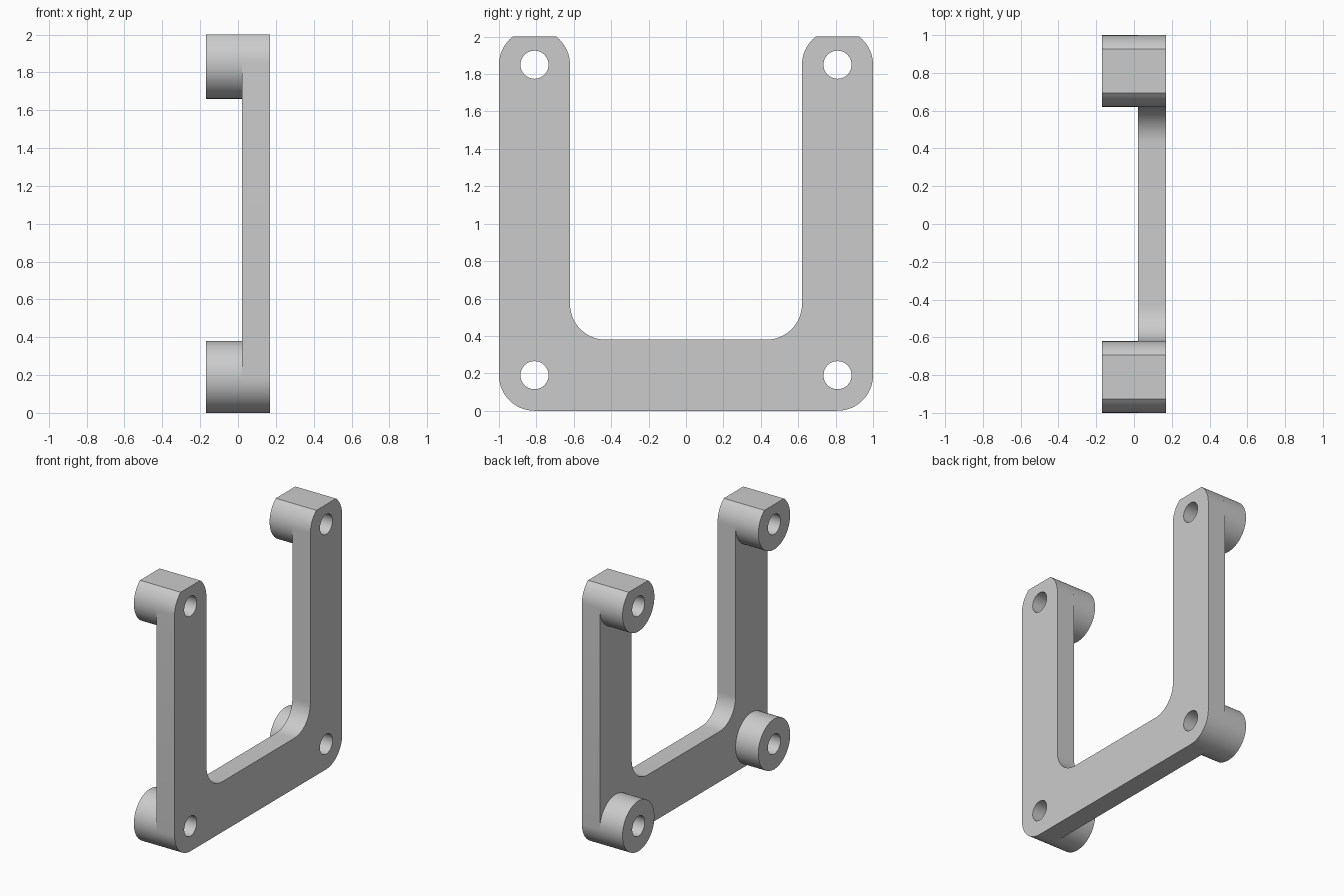
import bpy, bmesh
from math import radians, degrees, asin, sin, cos

if "Cube" in bpy.data.objects:
    bpy.data.objects.remove(bpy.data.objects["Cube"], do_unlink=True)

R, HOLE = 0.19, 0.075             # corner / boss radius, bolt hole radius
CY, LOW, HIGH = 0.81, 0.19, 1.85  # bolt centres
BACK, MID, FACE = -0.17, 0.02, 0.17
FLAT = degrees(asin((2 - HIGH) / R))  # angle where the flat top trims the arc

grey = bpy.data.materials.new("plain grey")
grey.use_nodes = True
colour = (0.6, 0.6, 0.6, 1)
grey.diffuse_color = colour
grey.node_tree.nodes["Principled BSDF"].inputs["Base Color"].default_value = colour


def arc(cy, cz, start, end, r=R):
    n = max(2, round(abs(end - start) / 6))
    angles = [radians(start + (end - start) * i / n) for i in range(n + 1)]
    return [(cy + r * cos(a), cz + r * sin(a)) for a in angles]


def hole(cy, cz):
    return arc(cy, cz, 0, 360, HOLE)[:-1]


def extrude_profile(name, loops, x0, x1):
    """Fill an outline with holes in the YZ plane and extrude it along X."""
    bm = bmesh.new()
    for loop in loops:
        verts = [bm.verts.new((x0, y, z)) for y, z in loop]
        for i, v in enumerate(verts):
            bm.edges.new((verts[i - 1], v))
    bmesh.ops.triangle_fill(bm, edges=bm.edges[:], use_beauty=True)
    grown = bmesh.ops.extrude_face_region(bm, geom=bm.faces[:], use_keep_orig=True)
    moved = [g for g in grown["geom"] if isinstance(g, bmesh.types.BMVert)]
    bmesh.ops.translate(bm, verts=moved, vec=(x1 - x0, 0, 0))
    bmesh.ops.recalc_face_normals(bm, faces=bm.faces[:])
    mesh = bpy.data.meshes.new(name)
    bm.to_mesh(mesh)
    bm.free()
    mesh.materials.append(grey)
    ob = bpy.data.objects.new(name, mesh)
    bpy.context.collection.objects.link(ob)
    bpy.ops.object.select_all(action="DESELECT")
    ob.select_set(True)
    bpy.context.view_layer.objects.active = ob
    bpy.ops.object.shade_smooth_by_angle(angle=radians(30))


def arm_tip(cy):
    return arc(cy, HIGH, 0, FLAT) + arc(cy, HIGH, 180 - FLAT, 180)


# U-shaped plate with rounded corners and four bolt holes
inner_y, inner_z = CY - 2 * R, 3 * R
outline = (arc(-CY, LOW, 180, 270) + arc(CY, LOW, 270, 360) + arm_tip(CY)
           + arc(inner_y, inner_z, 0, -90) + arc(-inner_y, inner_z, -90, -180)
           + arm_tip(-CY))
centres = [(y, z) for y in (-CY, CY) for z in (LOW, HIGH)]
extrude_profile("u_plate", [outline] + [hole(*c) for c in centres], MID, FACE)

# Standoff bosses: round below, trimmed flat on top at the arm tips
for y, z in centres:
    upper = z == HIGH
    rim = arc(y, z, 180 - FLAT, 360 + FLAT) if upper else arc(y, z, 0, 360)[:-1]
    name = ("upper_" if upper else "lower_") + ("front" if y < 0 else "back") + "_boss"
    extrude_profile(name, [rim, hole(y, z)], BACK, MID)
